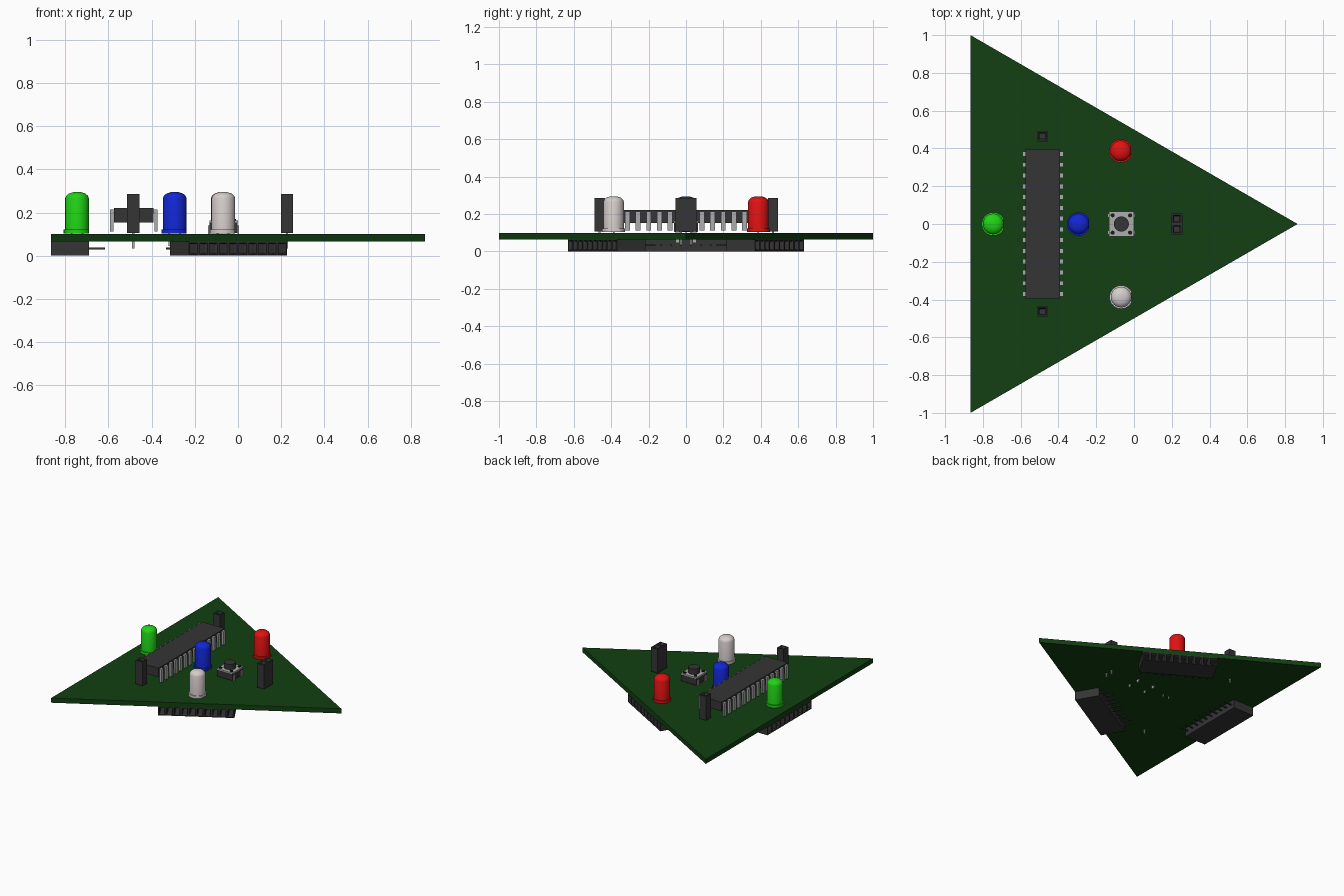
import bpy, bmesh, math
from mathutils import Matrix, Vector

if "Cube" in bpy.data.objects:
    bpy.data.objects.remove(bpy.data.objects["Cube"])


def material(name, rgb):
    m = bpy.data.materials.new(name)
    m.diffuse_color = (*rgb, 1)
    m.use_nodes = True
    m.node_tree.nodes["Principled BSDF"].inputs["Base Color"].default_value = (*rgb, 1)
    return m


GREEN_BOARD = material("board green", (0.006, 0.05, 0.006))
DARK = material("dark plastic", (0.035, 0.035, 0.037))
BLACK = material("black", (0.01, 0.01, 0.01))
METAL = material("metal", (0.42, 0.42, 0.42))


def finish(name, bm, mat, smooth=False):
    bmesh.ops.recalc_face_normals(bm, faces=bm.faces)
    mesh = bpy.data.meshes.new(name)
    bm.to_mesh(mesh)
    bm.free()
    mesh.materials.append(mat)
    ob = bpy.data.objects.new(name, mesh)
    bpy.context.collection.objects.link(ob)
    if smooth:
        bpy.ops.object.select_all(action='DESELECT')
        ob.select_set(True)
        bpy.context.view_layer.objects.active = ob
        bpy.ops.object.shade_smooth_by_angle(angle=math.radians(35))
    return ob


def add_box(bm, x, y, z):
    """Box from three (low, high) ranges."""
    size = Matrix.Diagonal((x[1] - x[0], y[1] - y[0], z[1] - z[0], 1))
    mid = Matrix.Translation([sum(r) / 2 for r in (x, y, z)])
    return bmesh.ops.create_cube(bm, size=1, matrix=mid @ size)


def around(c, half):
    return (c - half, c + half)


def add_cylinder(bm, x, y, r, z, sides=16):
    bmesh.ops.create_cone(bm, cap_ends=True, segments=sides, radius1=r, radius2=r,
                          depth=z[1] - z[0], matrix=Matrix.Translation((x, y, sum(z) / 2)))


def add_prism(bm, points, z):
    face = bm.faces.new([bm.verts.new((x, y, z[0])) for x, y in points])
    up = bmesh.ops.extrude_face_region(bm, geom=[face])["geom"]
    bmesh.ops.translate(bm, vec=(0, 0, z[1] - z[0]),
                        verts=[v for v in up if isinstance(v, bmesh.types.BMVert)])


# Triangular board
TOP, BOTTOM = 0.1, 0.065
EDGE = math.sqrt(3) / 2
bm = bmesh.new()
add_prism(bm, [(-EDGE, -1), (EDGE, 0), (-EDGE, 1)], (BOTTOM, TOP))
finish("board", bm, GREEN_BOARD)

# Edge sockets below the board, one per side, turned about the triangle's centre
CENTRE = Vector((-EDGE / 3, 0, 0))
PITCH = 0.0525
slots = [(i - 4.5) * PITCH for i in range(10)]


def make_socket(label, angle):
    turn = (Matrix.Translation(CENTRE) @ Matrix.Rotation(angle, 4, 'Z')
            @ Matrix.Translation(-CENTRE))
    bm = bmesh.new()
    cells = []
    for y in slots:
        start = len(bm.verts)
        add_box(bm, (-EDGE, -EDGE + 0.176), around(y, PITCH / 2 + 0.0006), (0, BOTTOM))
        bm.verts.ensure_lookup_table()
        bm.faces.ensure_lookup_table()
        own = set(bm.verts[start:])
        cells.append(min((f for f in bm.faces if set(f.verts) <= own),
                         key=lambda f: f.calc_center_median().x))
    # Funnel-shaped holes on the outer face
    for f in cells:
        bmesh.ops.inset_individual(bm, faces=[f], thickness=0.009)
        bmesh.ops.inset_individual(bm, faces=[f], thickness=0.007, depth=-0.012)
        bmesh.ops.inset_individual(bm, faces=[f], thickness=0.0005, depth=-0.1)
    bm.transform(turn)
    finish(label + "_socket", bm, DARK)
    bm = bmesh.new()
    for y in slots:
        add_box(bm, (-EDGE + 0.17, -EDGE + 0.25), around(y, 0.004), around(0.034, 0.004))
    bm.transform(turn)
    finish(label + "_socket_pins", bm, METAL if label == "none" else DARK)


for i, label in enumerate(("right", "front", "back")):
    make_socket(label, i * math.tau / 3)

# Long chip with fourteen legs on each side
CHIP_X = -0.4825
bm = bmesh.new()
add_box(bm, around(CHIP_X, 0.092), around(0, 0.395), (0.153, 0.222))
finish("chip_body", bm, DARK)
bm = bmesh.new()
for side in (-1, 1):
    for i in range(14):
        y = (i - 6.5) * 0.057
        outer = CHIP_X + side * 0.102
        add_box(bm, around(outer, 0.007), around(y, 0.013), (0.112, 0.214))
        add_box(bm, around(CHIP_X + side * 0.094, 0.008), around(y, 0.013), (0.2, 0.214))
finish("chip_legs", bm, METAL)

# Bulb lights: flanged base, cylinder and shallow dome
LED_PROFILE = [(0, 0.105), (0.055, 0.105), (0.055, 0.266), (0.05, 0.278),
               (0.038, 0.288), (0.02, 0.294), (0, 0.295)]


def make_led(label, x, y, rgb):
    mat = material(label, rgb)
    bm = bmesh.new()
    ring = [bm.verts.new((r, 0, z)) for r, z in LED_PROFILE]
    edges = [bm.edges.new(pair) for pair in zip(ring, ring[1:])]
    bmesh.ops.spin(bm, geom=ring + edges, cent=(0, 0, 0), axis=(0, 0, 1),
                   angle=math.tau, steps=24)
    bmesh.ops.remove_doubles(bm, verts=bm.verts, dist=0.0005)
    # Flange with one flat side
    turn = [i * math.tau / 24 for i in range(24)]
    add_prism(bm, [(min(0.062 * math.cos(a), 0.055), 0.062 * math.sin(a)) for a in turn],
              (TOP + 0.003, 0.122))
    bmesh.ops.translate(bm, verts=bm.verts, vec=(x, y, 0))
    finish(label + "_light", bm, mat, smooth=True)
    bm = bmesh.new()
    for s in (-1, 1):
        add_box(bm, around(x + s * 0.025, 0.004), around(y, 0.004), (0.045, 0.106))
    finish(label + "_light_legs", bm, METAL)


make_led("green", -0.745, 0, (0.015, 0.65, 0.008))
make_led("blue", -0.293, 0, (0.006, 0.02, 0.65))
make_led("red", -0.07, 0.387, (0.75, 0.006, 0.006))
make_led("white", -0.068, -0.387, (0.66, 0.61, 0.6))


# Upright pin headers with a square hole for each pin
def make_header(label, x, y, pins):
    bm = bmesh.new()
    legs = bmesh.new()
    for i in range(pins):
        cy = y + (i - (pins - 1) / 2) * 0.055
        add_box(bm, around(x, 0.0285), around(cy, 0.0278), (0.106, 0.287))
        add_box(legs, around(x, 0.005), around(cy, 0.005), (0.034, 0.11))
    tops = [f for f in bm.faces if f.calc_center_median().z > 0.28]
    for f in tops:
        bmesh.ops.inset_individual(bm, faces=[f], thickness=0.011)
        bmesh.ops.inset_individual(bm, faces=[f], thickness=0.009, depth=-0.01)
        bmesh.ops.inset_individual(bm, faces=[f], thickness=0.0005, depth=-0.1)
    finish(label + "_header", bm, DARK)
    finish(label + "_header_pins", legs, METAL)


make_header("back", -0.485, 0.465, 1)
make_header("front", -0.485, -0.462, 1)
make_header("left", 0.227, 0, 2)

# Push button: dark base, metal plate, corner rivets, plunger and legs
BX = -0.067
bm = bmesh.new()
add_box(bm, around(BX, 0.065), around(0, 0.065), (0.106, 0.155))
finish("button_base", bm, DARK)
bm = bmesh.new()
add_box(bm, around(BX, 0.066), around(0, 0.066), (0.155, 0.164))
finish("button_plate", bm, METAL)
bm = bmesh.new()
legs = bmesh.new()
for sx in (-1, 1):
    for sy in (-1, 1):
        add_cylinder(bm, BX + sx * 0.046, sy * 0.046, 0.011, (0.16, 0.17), 12)
        add_box(legs, around(BX + sx * 0.068, 0.004), around(sy * 0.045, 0.01), (0.045, 0.14))
finish("button_rivets", bm, BLACK, smooth=True)
finish("button_legs", legs, METAL)
bm = bmesh.new()
add_cylinder(bm, BX, 0, 0.04, (0.16, 0.205), 24)
finish("button_plunger", bm, DARK, smooth=True)
